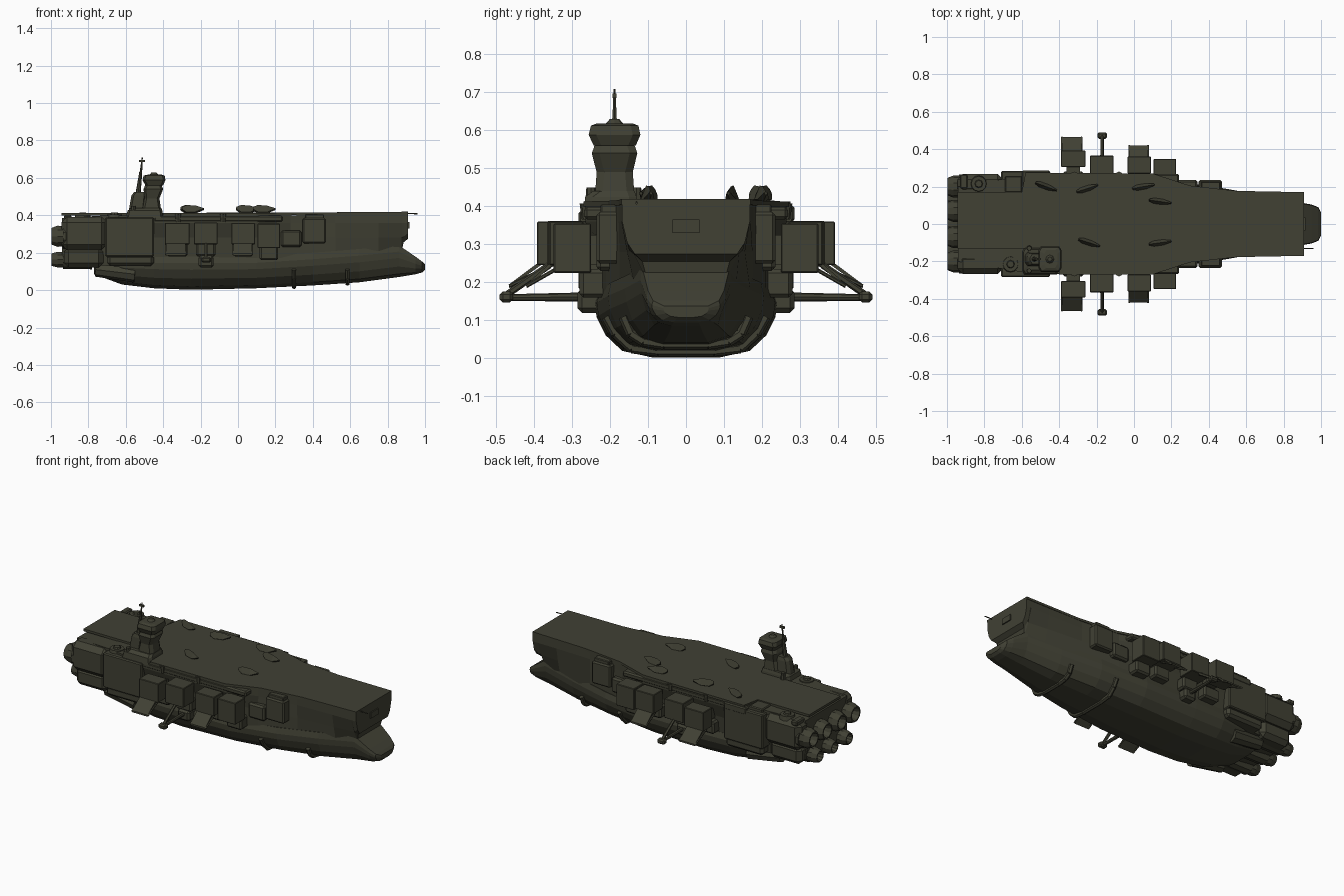
import bpy, bmesh, math
from mathutils import Vector, Matrix

olive = bpy.data.materials.new("dark_olive")
olive.diffuse_color = (0.052, 0.052, 0.034, 1)


def finish(bm, name):
    bmesh.ops.recalc_face_normals(bm, faces=bm.faces)
    me = bpy.data.meshes.new(name)
    bm.to_mesh(me)
    bm.free()
    me.materials.append(olive)
    ob = bpy.data.objects.new(name, me)
    bpy.context.collection.objects.link(ob)
    return ob


def loft(name, rings):
    bm = bmesh.new()
    vs = [[bm.verts.new(p) for p in r] for r in rings]
    n = len(rings[0])
    for a, b in zip(vs, vs[1:]):
        for i in range(n):
            j = (i + 1) % n
            bm.faces.new((a[i], a[j], b[j], b[i]))
    bm.faces.new(vs[0])
    bm.faces.new(vs[-1])
    return finish(bm, name)


def mirrored_ring(x, half):
    """Half section (y, z) from keel to deck, closed on the other side."""
    return [(x, y, z) for y, z in half] + [(x, -y, z) for y, z in reversed(half)]


def box(name, x0, x1, y0, y1, z0, z1, bevel=0.0):
    bm = bmesh.new()
    bmesh.ops.create_cube(bm, size=1)
    c = Vector(((x0 + x1) / 2, (y0 + y1) / 2, (z0 + z1) / 2))
    bmesh.ops.scale(bm, vec=(x1 - x0, abs(y1 - y0), z1 - z0), verts=bm.verts)
    if bevel:
        bmesh.ops.bevel(bm, geom=bm.edges[:], offset=bevel, segments=1, affect='EDGES')
    bmesh.ops.translate(bm, vec=c, verts=bm.verts)
    return finish(bm, name)


def rod(name, a, b, r0, r1=None, sides=8):
    a, b = Vector(a), Vector(b)
    d = b - a
    bm = bmesh.new()
    bmesh.ops.create_cone(bm, cap_ends=True, segments=sides, radius1=r0,
                          radius2=r0 if r1 is None else r1, depth=d.length)
    m = Matrix.Translation((a + b) / 2) @ d.to_track_quat('Z', 'Y').to_matrix().to_4x4()
    bmesh.ops.transform(bm, matrix=m, verts=bm.verts)
    return finish(bm, name)


# Lower hull with ram bow: x, half width, keel z, top z
shape = [(.36, 0), (.70, .10), (.88, .33), (.98, .6), (1, .8), (.96, 1)]
lower = [(-.77, .15, .085, .15), (-.62, .205, .03, .18), (-.45, .235, .01, .18),
         (-.25, .24, .002, .18), (.1, .235, .01, .18), (.4, .205, .025, .2),
         (.65, .16, .042, .22), (.86, .12, .07, .24), (.95, .104, .085, .178),
         (.985, .09, .095, .152), (1.0, .06, .108, .138)]
loft("lower_hull", [mirrored_ring(x, [(w * u, b + (t - b) * v) for u, v in shape])
                    for x, w, b, t in lower])

# Upper hull: x, low width, low z, mid width, top width, top z
upper = [(-.94, .17, .15, .20, .20, .385), (-.7, .21, .13, .23, .24, .40),
         (-.55, .22, .13, .24, .265, .40), (.1, .225, .13, .235, .265, .40),
         (.28, .21, .13, .21, .205, .40), (.52, .175, .14, .175, .177, .402),
         (.75, .13, .17, .155, .17, .408), (.875, .10, .2, .14, .168, .412),
         (.885, .115, .255, .15, .168, .412), (.91, .135, .275, .155, .168, .415)]
loft("upper_hull", [mirrored_ring(x, [(a, z), (m, max(.28, z + .03)), (w, .36), (w, t)])
                    for x, a, z, m, w, t in upper])
box("bow_hatch", .905, .917, -.035, .035, .33, .365)
rod("bow_antenna", (.9, -.13, .41), (.96, -.13, .408), .003)

# Flight deck plate
outline = [(-.945, -.13), (-.42, -.13), (-.4, -.27), (.1, -.27), (.3, -.205), (.55, -.177),
           (.91, -.17), (.91, .17), (.55, .177), (.3, .205), (.1, .27), (-.58, .275),
           (-.6, .17), (-.945, .17)]
loft("flight_deck", [[(x, y, z + .008 * max(0, x)) for x, y in outline] for z in (.398, .412)])

# Stern engines in two rows, each with a collar and a recessed nozzle
for y, z, r in [(-.2, .288, .058), (-.07, .288, .058), (.07, .288, .058), (.2, .288, .058),
                (-.14, .163, .043), (0, .163, .043), (.14, .163, .043)]:
    rod("engine_body", (-.935, y, z), (-.78, y, z), r * 1.15, r * 1.2, 10)
    prof = [(-.92, 1.0), (-.965, 1.02), (-.998, .8), (-.998, .66), (-.955, .45)]
    loft("engine_nozzle", [[(x, y + r * k * math.cos(i * math.pi / 5),
                             z + r * k * math.sin(i * math.pi / 5)) for i in range(10)]
                           for x, k in prof])

for s in (-1, 1):
    # Stern armour blocks and lower pods
    box("stern_block", -.945, -.70, s * .16, s * .268, .215, .392, .03)
    box("stern_lower_block", -.93, -.72, s * .12, s * .24, .12, .23, .025)
    box("stern_side_plate", -.71, -.45, s * .2, s * .283, .18, .388, .006)
    box("stern_shelf", -.70, -.45, s * .17, s * .27, .13, .19, .015)
    rod("under_pod", (-.76, s * .16, .11), (-.55, s * .17, .085), .038, .045)

    # Hangar boxes along the side: x range, y range, z range
    for x0, x1, y0, y1, z0, z1 in [(-.39, -.26, .305, .392, .245, .36), (-.235, -.11, .26, .365, .245, .362),
                                   (-.035, .09, .27, .36, .245, .36), (.105, .225, .25, .348, .225, .355)]:
        box("hangar_box", x0, x1, s * y0, s * y1, z0, z1, .003)
        box("hangar_mount", x0 + .03, x1 - .03, s * .2, s * (y0 + .01), z0 + .02, z1 - .03)
        box("hangar_foot", x0 + .01, x1 - .01, s * .2, s * .28, z0 - .065, z0 + .01, .01)

    # Hinged loading ramps with struts
    for x0, x1, y0, ye in [(-.385, -.28, .375, .465), (-.025, .075, .345, .42)]:
        loft("loading_ramp", [[(x, s * y0, .25), (x, s * ye, .185), (x, s * ye, .195),
                               (x, s * y0, .262)] for x in (x0, x1)])
        for x in (x0, x1):
            rod("ramp_strut", (x, s * (y0 - .03), .25), (x, s * ye, .19), .005, sides=6)

    # Docking arm with a knob on the end
    rod("docking_arm", (-.17, s * .2, .162), (-.17, s * .465, .16), .013, .009)
    rod("docking_brace", (-.17, s * .36, .245), (-.17, s * .475, .165), .009, sides=6)
    box("docking_head", -.195, -.145, s * .455, s * .49, .147, .176, .008)
    box("docking_base", -.21, -.13, s * .2, s * .285, .12, .185, .012)

    # Forward sponsons and hull ledges
    box("forward_sponson", .345, .47, s * .15, s * .235, .25, .385, .008)
    box("forward_sponson_top", .36, .46, s * .15, s * .225, .38, .405, .004)
    box("side_store", .23, .34, s * .17, s * .235, .23, .32, .01)
    box("hull_ledge", -.45, .24, s * .2, s * .268, .365, .398, .008)
    for x in (-.32, -.08):
        rod("gun_tub", (x, s * .26, .365), (x, s * .26, .408), .014, .02)

    # Curved ribs under the forward hull
    for x, w, zk in [(.3, .21, .012), (.585, .165, .03)]:
        pts = [(w * 1.0, .11), (w * .88, .065), (w * .68, zk + .014), (w * .35, zk + .006), (0, zk + .006)]
        for (ya, za), (yb, zb) in zip(pts, pts[1:]):
            rod("keel_rib", (x, s * ya, za), (x, s * yb, zb), .013, sides=6)

# Parked craft on the deck: flat lozenges with a small hump
for x, y, a in [(-.47, .2, -20), (-.25, .19, 18), (.14, .12, -8), (.14, -.1, 8), (-.24, -.1, -18), (.05, .2, 10)]:
    c, sn = math.cos(math.radians(a)), math.sin(math.radians(a))
    rings = []
    for u, w, zb, zt in [(-.06, .006, .425, .445), (-.035, .015, .41, .455), (.015, .015, .41, .452),
                         (.06, .005, .428, .438)]:
        rings.append([(x + u * c - v * sn, y + u * sn + v * c, z)
                      for v, z in [(-w, zb + .008), (0, zb), (w, zb + .008), (0, zt)]])
    loft("parked_craft", rings)

# Stern deck fittings
for x, y in [(-.83, .215), (-.66, -.215)]:
    rod("turret_ring", (x, y, .38), (x, y, .405), .045, .04, 12)
    rod("turret_cap", (x, y, .40), (x, y, .415), .024, .018, 8)
box("stern_hatch", -.69, -.60, .17, .255, .38, .408, .005)
box("aft_side_platform", -.6, -.45, .2, .285, .36, .402, .006)
box("stern_locker", -.93, -.89, .19, .265, .37, .4, .006)


# Command tower: stacked tapering sections (x0, x1, y0, y1, z)
def tower(name, levels):
    loft(name, [[(a + .012, c, z), (b - .012, c, z), (b, c + .02, z), (b, d - .02, z),
                 (b - .012, d, z), (a + .012, d, z), (a, d - .02, z), (a, c + .02, z)]
                for a, b, c, d, z in levels])


tower("tower_base", [(-.6, -.4, -.27, -.125, .385), (-.59, -.405, -.265, -.13, .425),
                     (-.57, -.41, -.245, -.135, .44)])
tower("tower_body", [(-.515, -.41, -.24, -.135, .42), (-.5, -.42, -.235, -.14, .49),
                     (-.505, -.4, -.248, -.128, .54), (-.5, -.405, -.243, -.132, .552),
                     (-.495, -.41, -.24, -.137, .565)])
tower("tower_bridge", [(-.495, -.4, -.243, -.132, .56), (-.51, -.388, -.256, -.12, .588),
                       (-.505, -.392, -.25, -.125, .612), (-.48, -.41, -.235, -.14, .618)])
tower("tower_funnel", [(-.585, -.5, -.225, -.15, .42), (-.57, -.49, -.22, -.155, .505),
                       (-.555, -.48, -.215, -.16, .525)])
rod("mast_lower", (-.535, -.188, .51), (-.52, -.188, .63), .014, .008)
rod("mast_upper", (-.52, -.188, .62), (-.512, -.188, .708), .007, .003, 6)
box("mast_sensor", -.528, -.498, -.193, -.183, .685, .697)
rod("bridge_dome", (-.45, -.188, .615), (-.45, -.188, .63), .025, .012)
for y in (-.25, -.13):
    rod("tower_gun", (-.56, y, .4), (-.56, y, .45), .016, .012)
